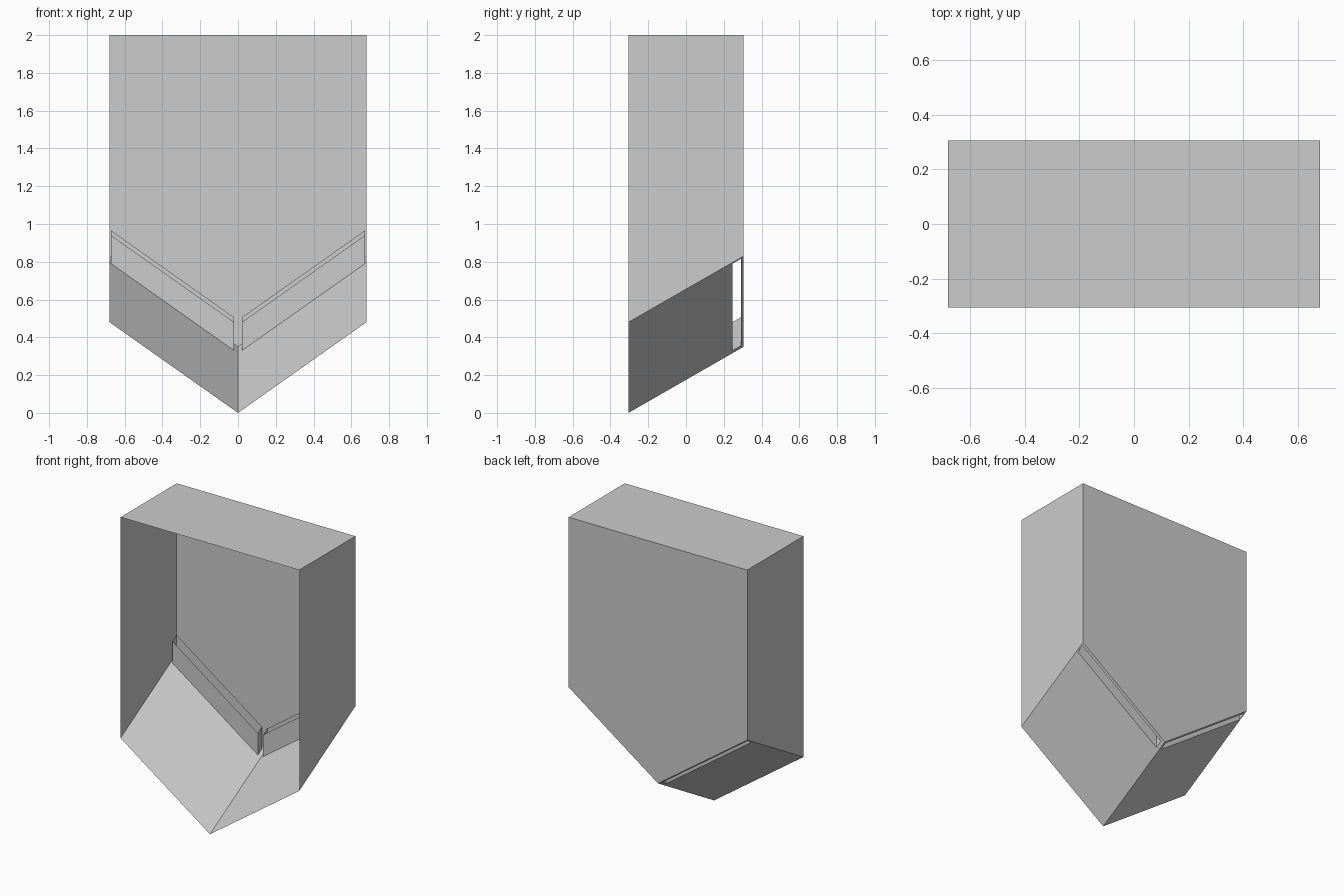
import bpy, bmesh

if "Cube" in bpy.data.objects:
    bpy.data.objects.remove(bpy.data.objects["Cube"])

W, D, H = 0.68, 0.305, 2.0          # half width, half depth, height
X0, X1 = 0.02, 0.672                # slot extent along x
Y0, Y1 = 0.245, 0.29                # slot extent along y
LIP = 0.15                          # slot collar height


def floor_z(x, y):
    """Height of the sloping V-shaped floor."""
    return 0.48 * abs(x) / W + 0.35 * (y + D) / (2 * D)


def on_floor(x, y, up=0.0):
    return (x, y, floor_z(x, y) + up)


def half_sheet(name, quads):
    """Make an object from right-half polygons and mirror it across x."""
    bm = bmesh.new()
    for q in quads:
        bm.faces.new([bm.verts.new(p) for p in q])
    bmesh.ops.remove_doubles(bm, verts=bm.verts, dist=1e-5)
    bmesh.ops.recalc_face_normals(bm, faces=bm.faces)
    mesh = bpy.data.meshes.new(name)
    bm.to_mesh(mesh)
    bm.free()
    ob = bpy.data.objects.new(name, mesh)
    bpy.context.collection.objects.link(ob)
    mod = ob.modifiers.new("mirror", 'MIRROR')
    mod.merge_threshold = 1e-4
    return ob


# Open-fronted housing: top, side and back sheets
half_sheet("housing", [
    [(0, -D, H), (W, -D, H), (W, D, H), (0, D, H)],
    [on_floor(W, -D), on_floor(W, D), (W, D, H), (W, -D, H)],
    [on_floor(0, D), (0, D, H), (W, D, H), on_floor(W, D)],
])

# Sloping floor with a long slot left open near the back
xs, ys = [0, X0, X1, W], [-D, Y0, Y1, D]
half_sheet("sloped_floor", [
    [on_floor(xs[i], ys[j]), on_floor(xs[i + 1], ys[j]),
     on_floor(xs[i + 1], ys[j + 1]), on_floor(xs[i], ys[j + 1])]
    for i in range(3) for j in range(3) if (i, j) != (1, 1)])

# Upright collar around each slot, open at top and bottom
ring = [(X0, Y0), (X1, Y0), (X1, Y1), (X0, Y1)]
half_sheet("slot_collar", [
    [on_floor(*a), on_floor(*b), on_floor(*b, LIP), on_floor(*a, LIP)]
    for a, b in zip(ring, ring[1:] + ring[:1])])
